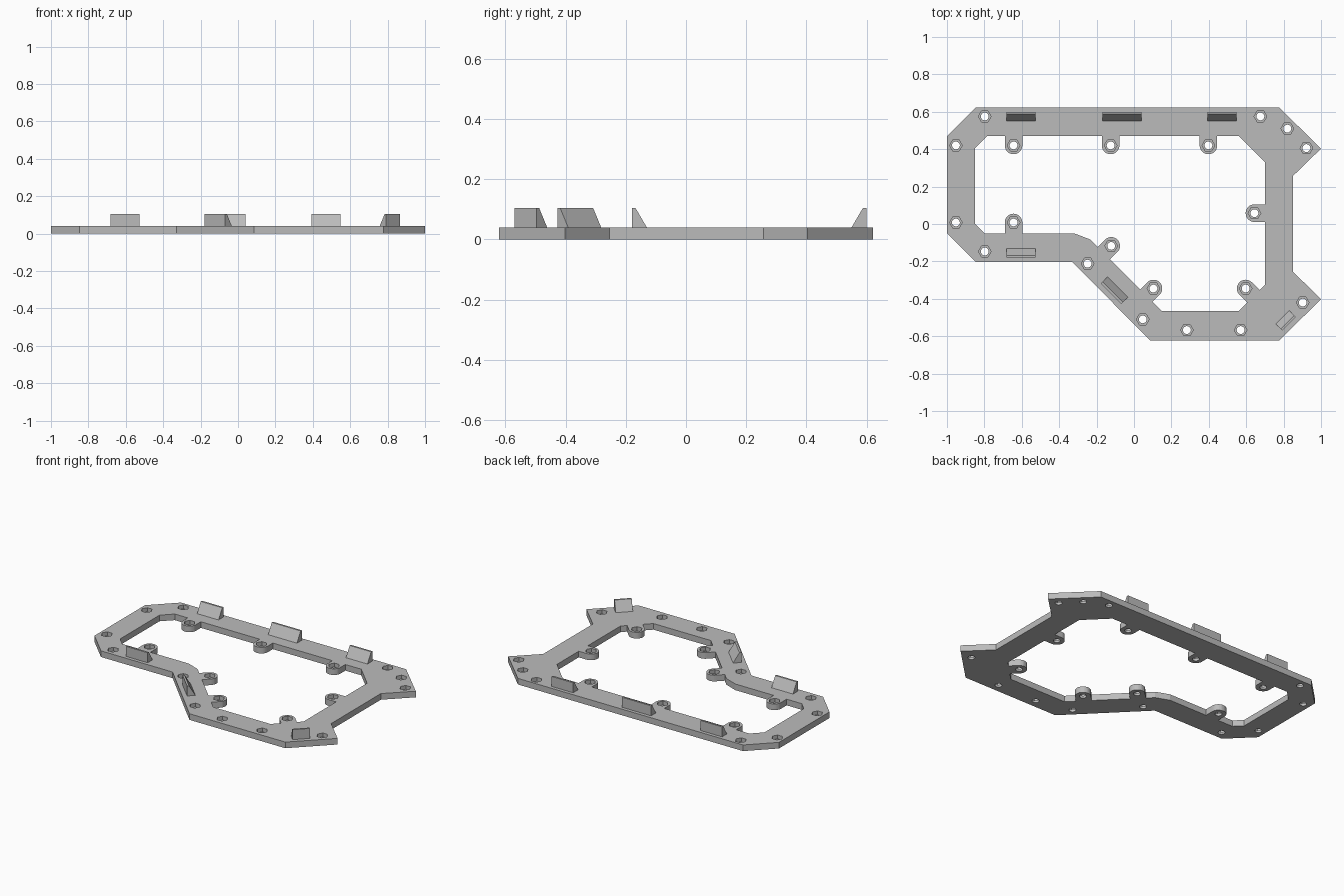
import bpy, bmesh, math
from mathutils import Matrix, Vector

if "Cube" in bpy.data.objects:
    bpy.data.objects.remove(bpy.data.objects["Cube"], do_unlink=True)

THICK = 0.04       # plate thickness
TOP = 0.105        # top of the locating wedges

grey = bpy.data.materials.new("plain grey")
grey.use_nodes = True
grey.diffuse_color = (0.5, 0.5, 0.5, 1)
grey.node_tree.nodes["Principled BSDF"].inputs["Base Color"].default_value = (0.5, 0.5, 0.5, 1)


def prisms(name, profiles, z0, z1):
    """One object holding an upright prism for each 2D profile."""
    bm = bmesh.new()
    for pts in profiles:
        face = bm.faces.new([bm.verts.new((x, y, z0)) for x, y in pts])
        out = bmesh.ops.extrude_face_region(bm, geom=[face], use_keep_orig=True)
        verts = [g for g in out["geom"] if isinstance(g, bmesh.types.BMVert)]
        bmesh.ops.translate(bm, verts=verts, vec=(0, 0, z1 - z0))
    bmesh.ops.recalc_face_normals(bm, faces=bm.faces)
    mesh = bpy.data.meshes.new(name)
    bm.to_mesh(mesh)
    bm.free()
    mesh.materials.append(grey)
    obj = bpy.data.objects.new(name, mesh)
    bpy.context.collection.objects.link(obj)
    return obj


def ring(x, y, r, n):
    return [(x + r * math.cos(math.tau * i / n), y + r * math.sin(math.tau * i / n)) for i in range(n)]


def lug(x, y, angle, r=0.047, reach=0.09, n=16):
    """Half round end with an arm reaching towards the angle."""
    a = math.radians(angle)
    pts = [(x + r * math.cos(a + math.pi / 2 + math.pi * i / n),
            y + r * math.sin(a + math.pi / 2 + math.pi * i / n)) for i in range(n + 1)]
    dx, dy = reach * math.cos(a), reach * math.sin(a)
    return pts + [(pts[-1][0] + dx, pts[-1][1] + dy), (pts[0][0] + dx, pts[0][1] + dy)]


def subtract(obj, cutter):
    mod = obj.modifiers.new("cut", 'BOOLEAN')
    mod.operation = 'DIFFERENCE'
    mod.solver = 'EXACT'
    mod.object = cutter
    bpy.context.view_layer.objects.active = obj
    bpy.ops.object.modifier_apply(modifier=mod.name)
    bpy.data.objects.remove(cutter, do_unlink=True)


outline = [(-0.847, 0.622), (0.777, 0.622), (1, 0.403), (0.85, 0.257), (0.85, -0.255), (1, -0.402),
           (0.777, -0.622), (0.085, -0.622), (-0.33, -0.202), (-0.847, -0.202), (-1, -0.05), (-1, 0.47)]
opening = [(-0.785, 0.47), (0.56, 0.47), (0.7, 0.33), (0.7, -0.325), (0.56, -0.465), (0.147, -0.465),
           (-0.233, -0.083), (-0.32, -0.05), (-0.8, -0.05), (-0.85, 0), (-0.85, 0.405)]

# Lugs: position and direction of the arm
lugs = [(-0.644, 0.42, 90), (-0.125, 0.42, 90), (0.398, 0.42, 90), (-0.644, 0.008, -90),
        (-0.122, -0.117, -135), (0.104, -0.345, -135), (0.597, -0.345, -45), (0.644, 0.058, 0)]
# Fixing holes in the frame itself
holes = [(-0.798, 0.575), (-0.952, 0.42), (-0.952, 0.008), (-0.798, -0.147), (0.676, 0.575), (0.82, 0.51),
         (0.922, 0.406), (-0.248, -0.212), (0.047, -0.51), (0.283, -0.567), (0.57, -0.567), (0.902, -0.42)]
holes += [(x, y) for x, y, _ in lugs]

# Frame plate, opened in the middle but keeping the lugs
frame = prisms("frame_plate", [outline], 0, THICK)
middle = prisms("opening_cutter", [opening], -0.03, THICK + 0.03)
subtract(middle, prisms("lug_cutter", [lug(*l) for l in lugs], -0.06, THICK + 0.06))
subtract(frame, middle)

# Hexagonal nut pockets from above, round bores right through
subtract(frame, prisms("pocket_cutter", [ring(x, y, 0.034, 6) for x, y in holes], 0.015, THICK + 0.03))
subtract(frame, prisms("bore_cutter", [ring(x, y, 0.021, 20) for x, y in holes], -0.03, THICK + 0.03))

# Locating wedges: centre of the upright outer face, length, outward angle
wedges = {
    "back_right_wedge": (-0.603, 0.6, 0.155, 90),
    "back_middle_wedge": (-0.064, 0.6, 0.208, 90),
    "back_left_wedge": (0.471, 0.6, 0.155, 90),
    "front_right_wedge": (-0.603, -0.18, 0.155, -90),
    "diagonal_wedge": (-0.123, -0.372, 0.155, -135),
    "corner_wedge": (0.829, -0.533, 0.103, -45),
}
for name, (x, y, length, angle) in wedges.items():
    side = [(0, THICK), (0, TOP), (-0.012, TOP), (-0.05, THICK)]
    obj = prisms(name, [side], -length / 2, length / 2)
    # Stand the side profile up, then turn it to face outward
    obj.data.transform(Matrix.Rotation(math.pi / 2, 4, 'X'))
    obj.data.transform(Matrix.Translation(Vector((x, y, 0))) @ Matrix.Rotation(math.radians(angle), 4, 'Z'))
